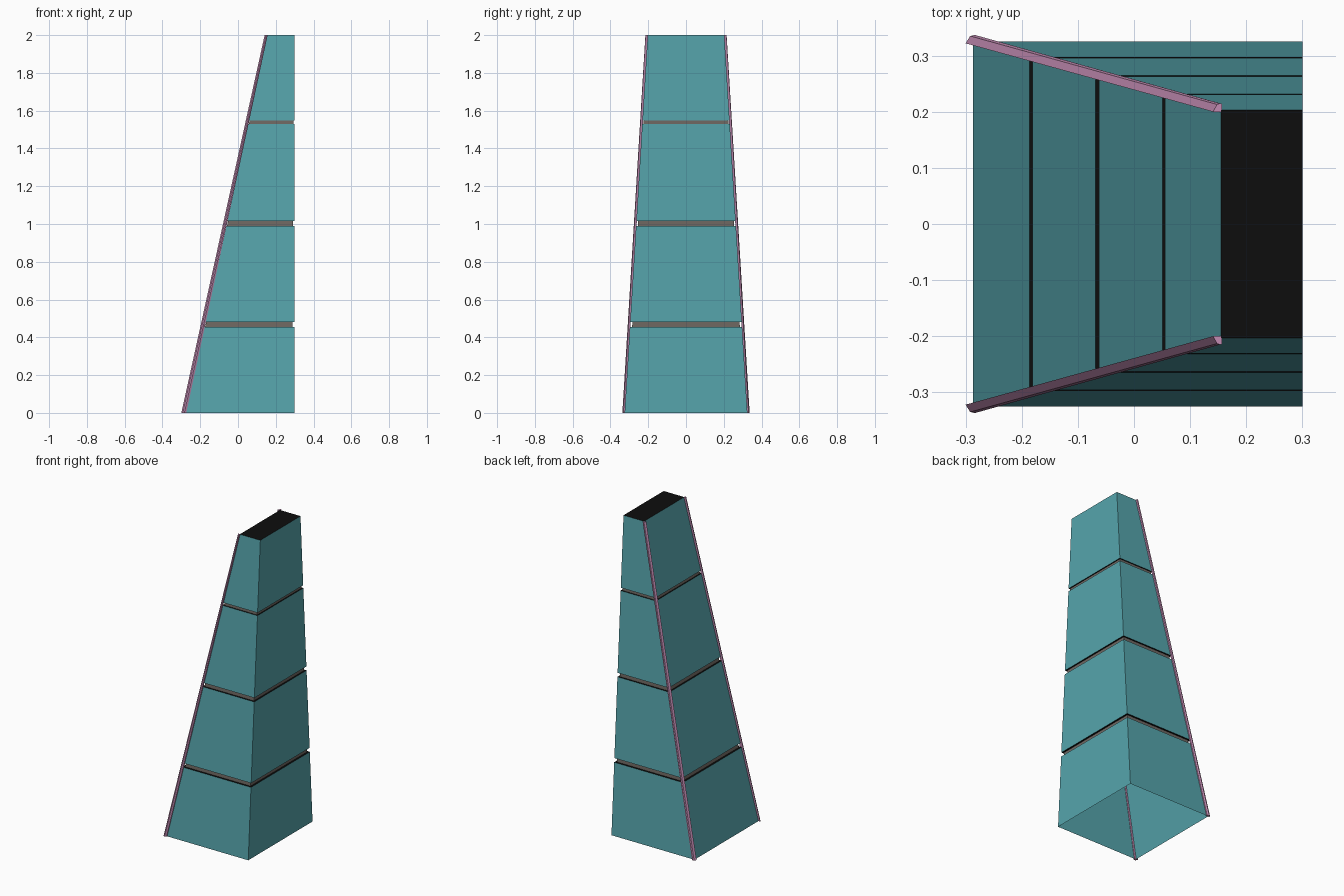
import bpy, bmesh

if "Cube" in bpy.data.objects:
    bpy.data.objects.remove(bpy.data.objects["Cube"])

def material(name, rgb):
    m = bpy.data.materials.new(name)
    m.diffuse_color = (*rgb, 1)
    m.use_nodes = True
    m.node_tree.nodes["Principled BSDF"].inputs["Base Color"].default_value = m.diffuse_color
    return m

TEAL = material("teal", (0.093, 0.375, 0.415))
BLACK = material("black", (0.004, 0.004, 0.004))
GREY = material("warm grey", (0.162, 0.138, 0.124))
PINK = material("pink", (0.54, 0.26, 0.45))

def corner(z):
    """Slanted left edge x and half width in y at height z."""
    t = z / 2
    return -0.287 + 0.442 * t, 0.325 - 0.122 * t

def finish(name, bm, mats):
    me = bpy.data.meshes.new(name)
    bm.to_mesh(me)
    bm.free()
    for m in mats:
        me.materials.append(m)
    ob = bpy.data.objects.new(name, me)
    bpy.context.collection.objects.link(ob)

def bridge(bm, a, b, mat=0):
    n = len(a)
    for i in range(n):
        j = (i + 1) % n
        bm.faces.new((a[i], a[j], b[j], b[i])).material_index = mat

# Tapered tower: open base, three recessed grooves, black top
bm = bmesh.new()

def ring(z, inset=0.0):
    x, y = corner(z)
    x, y, r = x + inset, y - inset, 0.3 - inset
    return [bm.verts.new(p) for p in ((x, -y, z), (r, -y, z), (r, y, z), (x, y, z))]

last = ring(0)
for z0, z1, inset in ((0.456, 0.482, 0.012), (0.990, 1.015, 0.010), (1.529, 1.547, 0.007)):
    rings = [ring(z0), ring(z0, inset), ring(z1, inset), ring(z1)]
    for r, mat in zip(rings, (0, 1, 2, 1)):   # wall, ledge, groove, ledge
        bridge(bm, last, r, mat)
        last = r
top = ring(2)
bridge(bm, last, top)
bm.faces.new(top).material_index = 1
finish("tower_body", bm, (TEAL, BLACK, GREY))

# Pink trims along the two slanted corners
FOOT = ((-0.013, -0.003), (-0.005, 0.010), (0.003, 0.012), (0.013, 0.006), (0.013, -0.003))
HEAD = ((-0.014, -0.003), (-0.007, 0.010), (-0.002, 0.012), (0.002, 0.011), (0.002, -0.003))
for name, s in (("front_trim", -1), ("back_trim", 1)):
    bm = bmesh.new()
    ends = []
    for z, prof in ((0, FOOT), (2, HEAD)):
        x, y = corner(z)
        ends.append([bm.verts.new((x + u, s * (y + v), z)) for u, v in prof])
    bridge(bm, *ends)
    for e in ends:
        bm.faces.new(e)
    bmesh.ops.recalc_face_normals(bm, faces=bm.faces)
    finish(name, bm, (PINK,))
